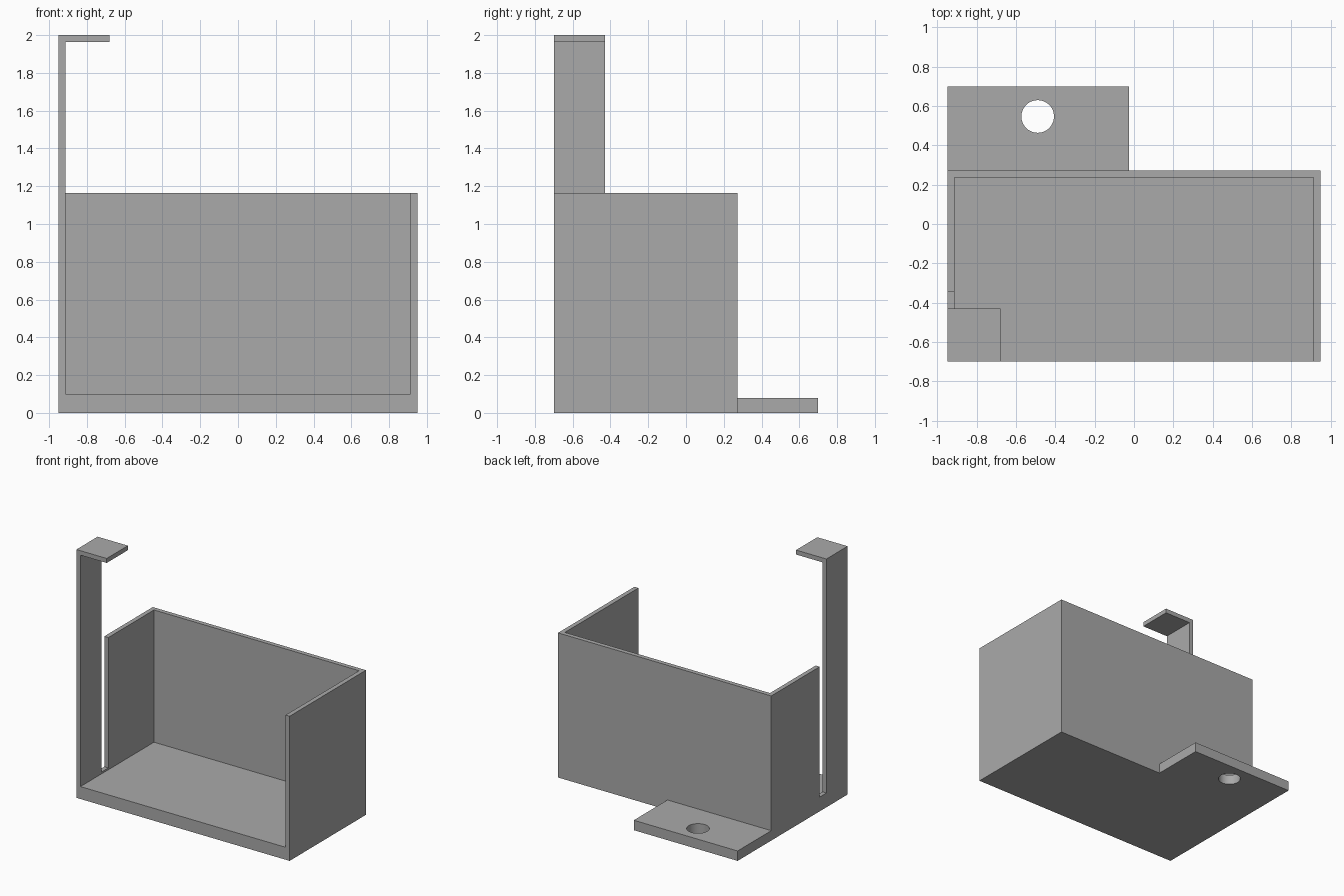
import bpy

default = bpy.data.objects.get("Cube")
if default:
    bpy.data.objects.remove(default, do_unlink=True)

# Main dimensions
SIDE, FRONT, BACK, TOP = 0.95, -0.70, 0.70, 2.0
WALL = 0.036
BOX_BACK, BOX_TOP = 0.272, 1.165
FLOOR_TOP, TAB_TOP = 0.10, 0.08
ARM_BACK, SLOT_BACK = -0.43, -0.345
FAR = 3.0

grey = bpy.data.materials.new("plain grey")
grey.use_nodes = True
colour = (0.4, 0.4, 0.4, 1)
grey.diffuse_color = colour
grey.node_tree.nodes["Principled BSDF"].inputs["Base Color"].default_value = colour


def box(name, x, y, z):
    """Box spanning the given (low, high) ranges."""
    bpy.ops.mesh.primitive_cube_add(size=1)
    ob = bpy.context.object
    ob.name = name
    ob.location = [sum(r) / 2 for r in (x, y, z)]
    ob.scale = [r[1] - r[0] for r in (x, y, z)]
    bpy.ops.object.transform_apply(location=True, rotation=False, scale=True)
    return ob


def cut(target, cutter):
    """Subtract the cutter from the target and discard it."""
    cutter.hide_render = True
    mod = target.modifiers.new("cut", 'BOOLEAN')
    mod.operation = 'DIFFERENCE'
    mod.solver = 'EXACT'
    mod.object = cutter
    bpy.ops.object.select_all(action='DESELECT')
    bpy.context.view_layer.objects.active = target
    target.select_set(True)
    bpy.ops.object.modifier_apply(modifier=mod.name)
    bpy.data.objects.remove(cutter, do_unlink=True)


# One-piece holder, carved from a solid block
holder = box("open_box_holder", (-SIDE, SIDE), (FRONT, BACK), (0, TOP))

# Space above and beside the rear mounting tab
cut(holder, box("tab_top_cutter", (-FAR, FAR), (BOX_BACK, FAR), (TAB_TOP, FAR)))
cut(holder, box("tab_side_cutter", (-0.025, FAR), (BOX_BACK, FAR), (-FAR, FAR)))

# Space around the tall arm and its hooked tip
cut(holder, box("arm_rear_cutter", (-FAR, FAR), (ARM_BACK, FAR), (BOX_TOP, FAR)))
cut(holder, box("arm_side_cutter", (-0.68, FAR), (-FAR, FAR), (BOX_TOP, FAR)))

# Cavity, open at the front and reaching up under the hook
cut(holder, box("cavity_cutter", (WALL - SIDE, SIDE - WALL),
                (-FAR, BOX_BACK - WALL), (FLOOR_TOP, TOP - WALL)))

# Slot that frees the arm from the side wall
cut(holder, box("slot_cutter", (-FAR, -0.8), (ARM_BACK, SLOT_BACK), (0.115, FAR / 2)))

# Screw hole in the tab
bpy.ops.mesh.primitive_cylinder_add(vertices=48, radius=0.083, depth=1,
                                    location=(-0.49, 0.547, 0))
cut(holder, bpy.context.object)

holder.data.materials.clear()
holder.data.materials.append(grey)
bpy.ops.object.shade_smooth_by_angle(angle=0.5)
